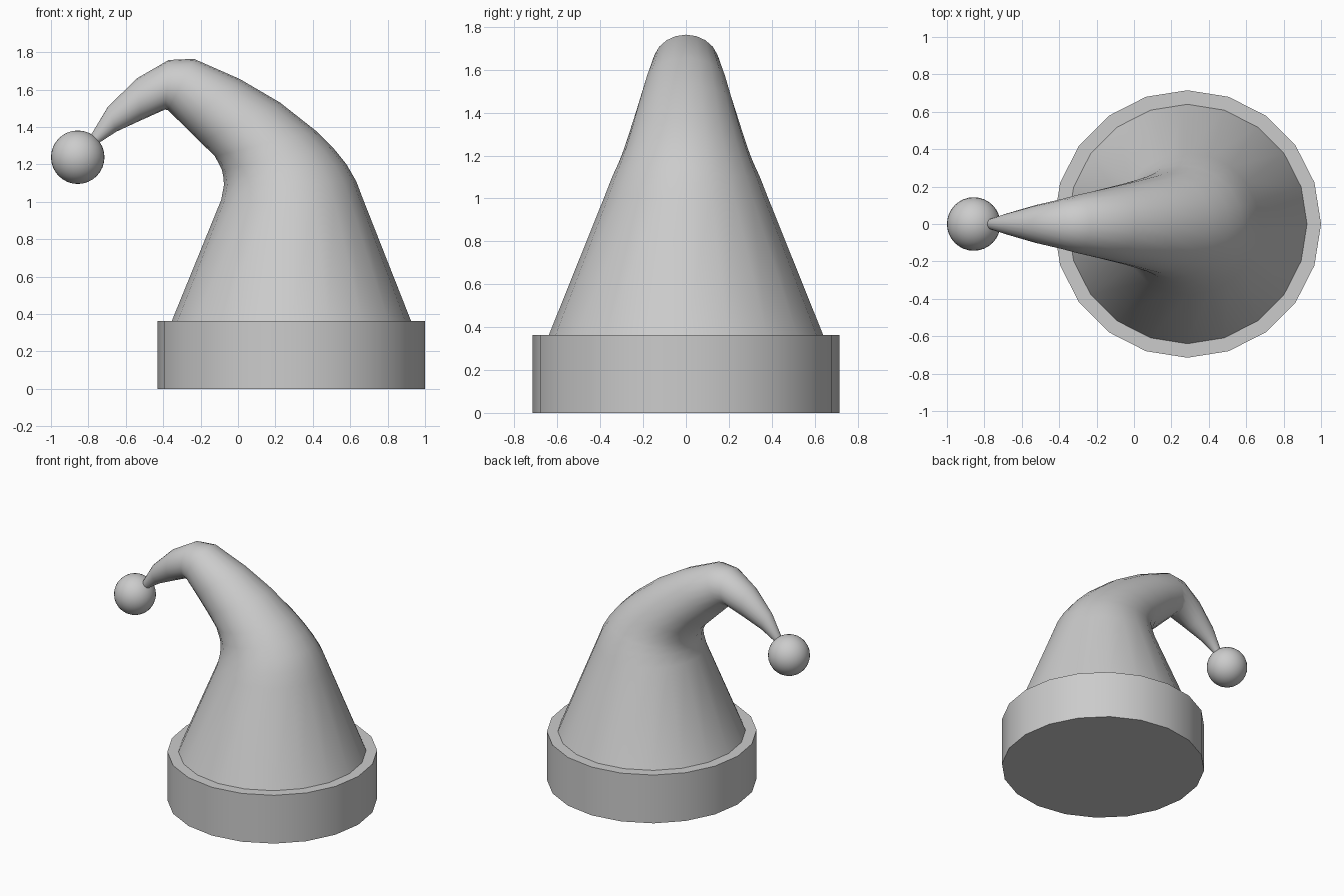
import bpy, bmesh
from math import cos, sin, pi, radians

if "Cube" in bpy.data.objects:
    bpy.data.objects.remove(bpy.data.objects["Cube"])

SIDES = 20


def loft(name, rings, cap_start, cap_end, angle):
    """Skin elliptical rings; each is (inner xz point, outer xz point, half width in y)."""
    bm = bmesh.new()
    loops = []
    for (lx, lz), (rx, rz), hy in rings:
        cx, cz, ax, az = (lx + rx) / 2, (lz + rz) / 2, (rx - lx) / 2, (rz - lz) / 2
        loop = []
        for i in range(SIDES):
            t = 2 * pi * i / SIDES
            loop.append(bm.verts.new((cx + ax * cos(t), hy * sin(t), cz + az * cos(t))))
        loops.append(loop)
    for a, b in zip(loops, loops[1:]):
        for i in range(SIDES):
            j = (i + 1) % SIDES
            bm.faces.new((a[i], a[j], b[j], b[i]))
    if cap_start:
        bm.faces.new(loops[0][::-1])
    if cap_end:
        bm.faces.new(loops[-1])
    me = bpy.data.meshes.new(name)
    bm.to_mesh(me)
    bm.free()
    ob = bpy.data.objects.new(name, me)
    bpy.context.collection.objects.link(ob)
    smooth(ob, angle)
    return ob


def smooth(ob, angle):
    bpy.ops.object.select_all(action='DESELECT')
    ob.select_set(True)
    bpy.context.view_layer.objects.active = ob
    bpy.ops.object.shade_smooth_by_angle(angle=radians(angle))


# Brim: upright band, closed underneath, with a flat ledge on top
loft("brim", [
    ((-.43, 0), (1, 0), .715),
    ((-.43, .363), (1, .363), .715),
    ((-.354, .363), (.925, .363), .64),
], True, False, 40)

# Hat body: cone that bends over and droops to a thin tip
loft("hat_body", [
    ((-.354, .363), (.925, .363), .64),
    ((-.09, 1.01), (.67, 1.01), .38),
    ((-.075, 1.09), (.632, 1.11), .345),
    ((-.078, 1.13), (.58, 1.20), .315),
    ((-.086, 1.17), (.51, 1.287), .29),
    ((-.123, 1.243), (.418, 1.378), .263),
    ((-.20, 1.318), (.225, 1.53), .227),
    ((-.29, 1.407), (.01, 1.656), .192),
    ((-.375, 1.49), (-.236, 1.764), .155),
    ((-.39, 1.493), (-.37, 1.758), .135),
    ((-.52, 1.435), (-.54, 1.66), .10),
    ((-.65, 1.375), (-.697, 1.506), .058),
    ((-.735, 1.32), (-.783, 1.362), .03),
    ((-.76, 1.29), (-.79, 1.335), .025),
], False, True, 60)

# Ball on the tip
bpy.ops.mesh.primitive_uv_sphere_add(segments=32, ring_count=16, radius=.143,
                                     location=(-.857, 0, 1.238))
ball = bpy.context.object
ball.name = "tip_ball"
smooth(ball, 40)
